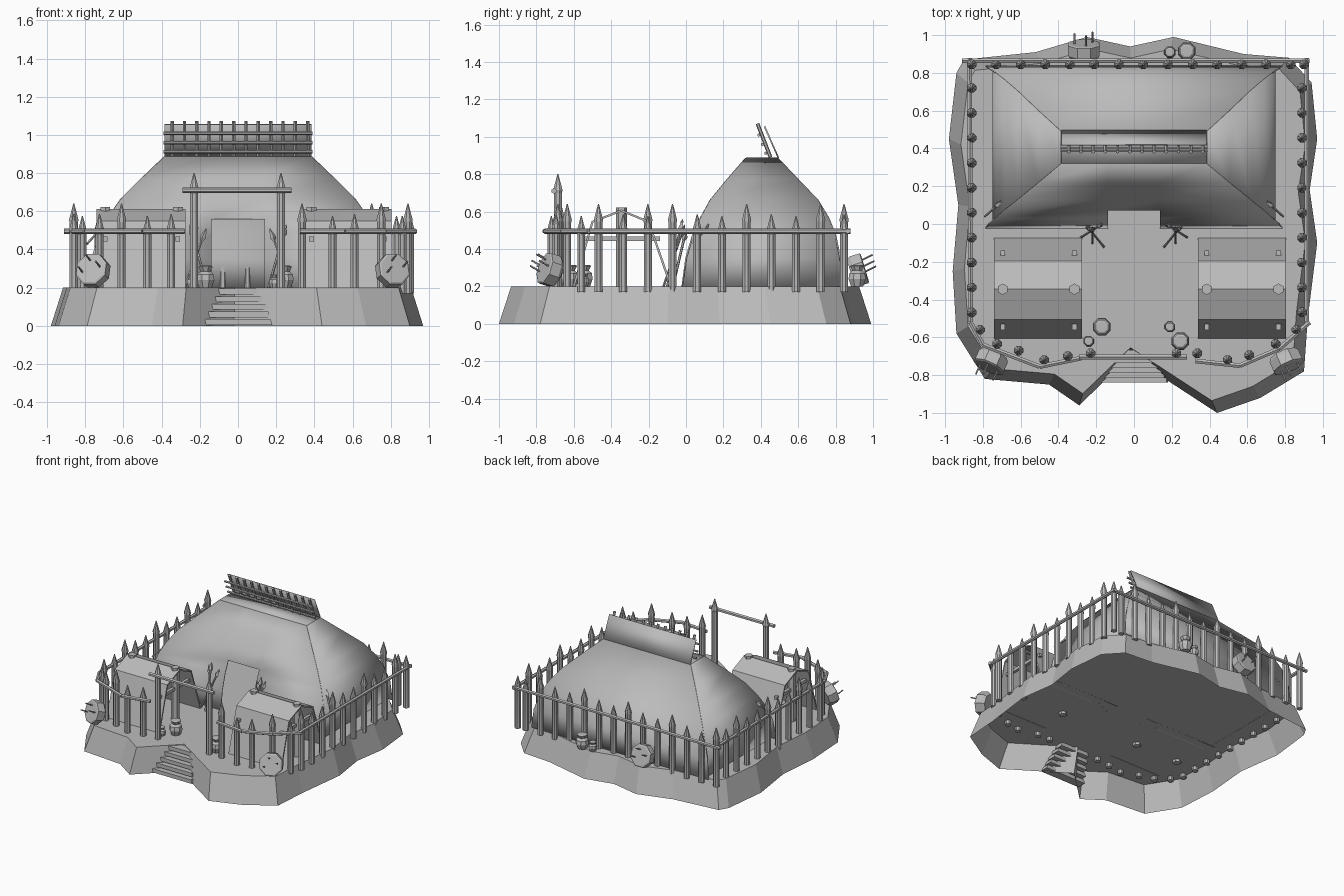
import bpy, bmesh, math
from mathutils import Vector

cube = bpy.data.objects.get("Cube")
if cube:
    bpy.data.objects.remove(cube)

grey = bpy.data.materials.new("plain_grey")
grey.use_nodes = True
grey.diffuse_color = (0.5, 0.5, 0.5, 1)
grey.node_tree.nodes["Principled BSDF"].inputs["Base Color"].default_value = (0.5, 0.5, 0.5, 1)

GROUND = 0.2
RAIL_Z = 0.495


def finish(name, bm, angle=None, thickness=0, closed=True):
    if closed:
        bmesh.ops.recalc_face_normals(bm, faces=bm.faces)
    mesh = bpy.data.meshes.new(name)
    bm.to_mesh(mesh)
    bm.free()
    mesh.materials.append(grey)
    obj = bpy.data.objects.new(name, mesh)
    bpy.context.collection.objects.link(obj)
    if thickness:
        mod = obj.modifiers.new("thickness", "SOLIDIFY")
        mod.thickness = thickness
        mod.offset = 0
    if angle:
        bpy.ops.object.select_all(action="DESELECT")
        obj.select_set(True)
        bpy.context.view_layer.objects.active = obj
        bpy.ops.object.shade_smooth_by_angle(angle=math.radians(angle))
    return obj


def lathe(bm, start, direction, profile, sides=8):
    """Turn a (radius, distance) profile around an axis."""
    start = Vector(start)
    rot = Vector(direction).to_track_quat("Z", "Y")
    rings = []
    for r, d in profile:
        rings.append([bm.verts.new(start + rot @ Vector((
            r * math.cos(math.tau * (i + 0.5) / sides),
            r * math.sin(math.tau * (i + 0.5) / sides), d))) for i in range(sides)])
    for low, high in zip(rings, rings[1:]):
        for i in range(sides):
            j = (i + 1) % sides
            bm.faces.new((low[i], low[j], high[j], high[i]))
    bm.faces.new(rings[0][::-1])
    bm.faces.new(rings[-1])


def rod(bm, a, b, r, sides=6):
    axis = Vector(b) - Vector(a)
    lathe(bm, a, axis, [(r, 0), (r, axis.length)], sides)


def box(bm, centre, size, taper=1):
    made = bmesh.ops.create_cube(bm, size=1)["verts"]
    for v in made:
        v.co = Vector(centre) + Vector([c * s for c, s in zip(v.co, size)])
        if v.co.z > centre[2]:
            v.co.x = centre[0] + (v.co.x - centre[0]) * taper


def stake(bm, x, y, top):
    h = top - 0.17
    lathe(bm, (x, y, 0.17), (0, 0, 1),
          [(0.023, 0), (0.023, h - 0.1), (0.027, h - 0.085), (0.003, h)])


# Earth mound: flat top and sloped wall, open underneath
outline = [(-.9, .87), (-.94, .8), (-.98, .45), (-.93, .1), (-.96, -.25), (-.94, -.58),
           (-.79, -.82), (-.45, -.85), (-.29, -.96), (-.02, -.7), (.44, -1), (.67, -.92),
           (.9, -.78), (.92, -.5), (.97, -.1), (.93, .18), (.97, .45), (.94, .75),
           (.82, .88), (.58, .9), (.21, .99), (-.02, .94), (-.25, .99), (-.52, .91)]
bm = bmesh.new()
foot = [bm.verts.new((x, y, 0)) for x, y in outline]
rim = [bm.verts.new((x * .935, y * .935, GROUND)) for x, y in outline]
bm.faces.new(rim)
for i in range(len(foot)):
    j = (i + 1) % len(foot)
    bm.faces.new((foot[i], foot[j], rim[j], rim[i]))
finish("earth_mound", bm)

# Entrance steps
bm = bmesh.new()
for i in range(5):
    box(bm, (0, -.805 + i * .026, .02 + i * .04), (.36 - i * .026, .07, .03), .95)
finish("entrance_steps", bm)

# Great hall: curved panels, rows of (height, half width, front y, back y)
rows = [(.2, .785, -.02, .835), (.35, .77, 0, .825), (.47, .73, .035, .8), (.56, .685, .075, .765),
        (.66, .615, .13, .705), (.77, .505, .22, .6), (.885, .385, .32, .49)]
DOOR_HALF, DOOR_TOP = .138, .56


def panel(name, points, skip=lambda r, c: False):
    bm = bmesh.new()
    grid = [[bm.verts.new(p) for p in line] for line in points]
    for r in range(len(grid) - 1):
        for c in range(len(grid[r]) - 1):
            if not skip(r, c):
                bm.faces.new((grid[r][c], grid[r][c + 1], grid[r + 1][c + 1], grid[r + 1][c]))
    return finish(name, bm, angle=30, thickness=.008, closed=False)


panel("hall_front", [[(x, y, z) for x in (-w, -DOOR_HALF, DOOR_HALF, w)] for z, w, y, _ in rows],
      lambda r, c: c == 1 and rows[r][0] < DOOR_TOP)
panel("hall_back", [[(w, y, z), (-w, y, z)] for z, w, _, y in rows])
for side, label in ((1, "left"), (-1, "right")):
    panel("hall_side_" + label,
          [[(side * min(w, .745), y, z) for y in (f, b)[::side]] for z, w, f, b in rows])
z, w, f, b = rows[-1]
panel("hall_roof_cap", [[(-w, f, z), (w, f, z)], [(-w, b, z), (w, b, z)]])

# Leaning ridge crest: board behind, lattice of sticks in front
panel("crest_board", [[(-.385, .495, .885), (.385, .495, .885)], [(-.385, .42, 1.055), (.385, .42, 1.055)]])
bm = bmesh.new()
for i in range(12):
    x = -.345 + i * .0645
    rod(bm, (x, .452, .89), (x, .382, 1.07), .01)
for t in (.12, .38, .66):
    rod(bm, (-.39, .435 - .07 * t, .89 + .18 * t), (.39, .435 - .07 * t, .89 + .18 * t), .009)
finish("crest_lattice", bm)

# Two open-ended tents with posts and cross beams
tent = [(-.6, .2), (-.5, .545), (-.345, .605), (-.2, .545), (-.08, .2)]
for label, x0, x1 in (("right", -.74, -.275), ("left", .34, .805)):
    bm = bmesh.new()
    a, b = [[bm.verts.new((x, y, z)) for y, z in tent] for x in (x0, x1)]
    for i in range(len(tent) - 1):
        bm.faces.new((a[i], b[i], b[i + 1], a[i + 1]))
    finish("tent_cloth_" + label, bm, thickness=.012, closed=False)
    bm = bmesh.new()
    for x in (x0 + .045, x1 - .04):
        rod(bm, (x, -.345, .18), (x, -.345, .622), .03)
        box(bm, (x, -.35, .455), (.024, .42, .024))
    rod(bm, (x0 + .01, -.345, .585), (x1 - .01, -.345, .585), .012)
    finish("tent_frame_" + label, bm)

# Palisade stakes
spots = [(-.86 + i * .13, .845) for i in range(14)]
spots += [(x, .72 - i * .132) for x in (-.86, .89) for i in range(10)]
spots += [(-.815, -.56), (-.725, -.635), (-.61, -.67), (-.475, -.72), (-.35, -.7),
          (.335, -.685), (.495, -.72), (.61, -.695), (.75, -.635), (.86, -.56), (.9, .845)]
bm = bmesh.new()
for i, (x, y) in enumerate(spots):
    stake(bm, x, y, (.64, .575, .585)[i % 3])
finish("palisade_stakes", bm, angle=30)

# Palisade rails
rails = [[(-.91, .865), (.93, .865)], [(-.87, .88), (-.865, -.52), (-.8, -.64), (-.5, -.755), (-.28, -.71)],
         [(.915, .88), (.915, -.52)], [(.93, -.52), (.77, -.66), (.56, -.75), (.325, -.725)]]
bm = bmesh.new()
for path in rails:
    for (ax, ay), (bx, by) in zip(path, path[1:]):
        rod(bm, (ax, ay, RAIL_Z), (bx, by, RAIL_Z), .014)
finish("palisade_rails", bm)

# Gate
bm = bmesh.new()
for x in (-.23, .225):
    stake(bm, x, -.685, .8)
rod(bm, (-.29, -.705, .71), (.28, -.705, .71), .015)
finish("gate", bm)

# Archery targets stuck with arrows
for label, pos, aim in (("front_right", (-.74, -.69, .275), (-.45, -1, .35)),
                        ("front_left", (.79, -.69, .275), (.45, -1, .35)),
                        ("back", (-.265, .88, .275), (0, 1, .3))):
    bm = bmesh.new()
    aim = Vector(aim).normalized()
    across = aim.cross(Vector((0, 0, 1))).normalized()
    up = across.cross(aim)
    lathe(bm, pos, aim, [(.075, 0), (.09, .02), (.09, .075), (.08, .08)])
    for s, t in ((-.05, .01), (.01, .045), (.045, -.02)):
        base = Vector(pos) + across * s + up * t + aim * .07
        rod(bm, base, base + aim * .07 + up * .012, .005, 5)
    finish("target_" + label, bm)

# Clay pots
pots = [(-.17, -.545, 1), (-.24, -.62, .6), (.19, -.545, .6), (.245, -.62, 1), (.28, .915, 1), (.19, .91, .65)]
bm = bmesh.new()
for x, y, s in pots:
    lathe(bm, (x, y, GROUND), (0, 0, 1),
          [(r * s, h * s) for r, h in ((.035, 0), (.05, .04), (.045, .07), (.028, .085), (.04, .11), (.03, .115))])
finish("clay_pots", bm)

# Spears stacked by the door and at the hall corners
bm = bmesh.new()
for s in (-1, 1):
    for a, b in (((.16, -.12, .2), (.25, -.01, .52)), ((.28, -.07, .2), (.17, .0, .5)),
                 ((.22, -.1, .2), (.22, -.02, .55)), ((.79, .04, .43), (.7, .12, .53))):
        a, b = [Vector((s * p[0], p[1], p[2])) for p in (a, b)]
        rod(bm, a, b, .007)
        lathe(bm, b - (b - a).normalized() * .06, b - a, [(.007, 0), (.017, .02), (.002, .07)], 4)
finish("spears", bm)
